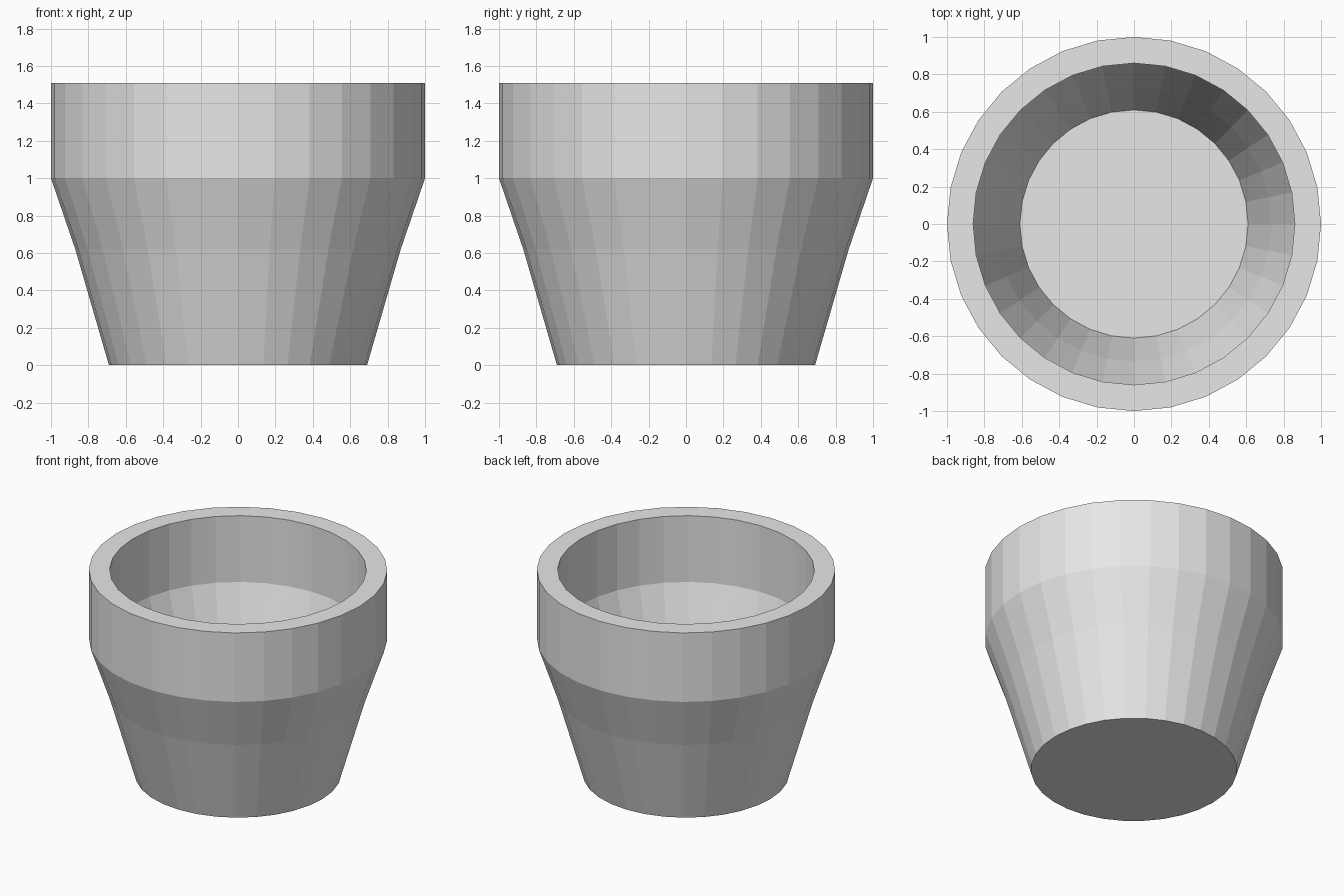
import bpy
import math

if "Cube" in bpy.data.objects:
    bpy.data.objects.remove(bpy.data.objects["Cube"])

SIDES = 32

# Plain grey clay
clay = bpy.data.materials.new("grey clay")
clay.diffuse_color = (0.8, 0.8, 0.8, 1.0)
clay.use_nodes = True
clay.node_tree.nodes["Principled BSDF"].inputs["Base Color"].default_value = clay.diffuse_color


def lathe(name, profile, sides, material):
    """Revolve an open (radius, height) profile about z and cap both ends."""
    verts = [(r * math.cos(2 * math.pi * i / sides),
              r * math.sin(2 * math.pi * i / sides), z)
             for r, z in profile for i in range(sides)]
    faces = []
    for k in range(len(profile) - 1):
        a, b = k * sides, (k + 1) * sides
        for i in range(sides):
            j = (i + 1) % sides
            faces.append((a + i, a + j, b + j, b + i))
    last = (len(profile) - 1) * sides
    faces.append(tuple(reversed(range(sides))))
    faces.append(tuple(range(last, last + sides)))
    mesh = bpy.data.meshes.new(name)
    mesh.from_pydata(verts, [], faces)
    mesh.materials.append(material)
    obj = bpy.data.objects.new(name, mesh)
    bpy.context.collection.objects.link(obj)
    return obj


# Pot: tapered base, straight collar, flat rim, hollow inside down to the floor
lathe("flower_pot", [
    (0.69, 0.0), (0.87, 0.62), (1.0, 1.0), (1.0, 1.51),     # outer wall
    (0.86, 1.51), (0.86, 1.02), (0.735, 0.65), (0.61, 0.18),  # inner wall
], SIDES, clay)
